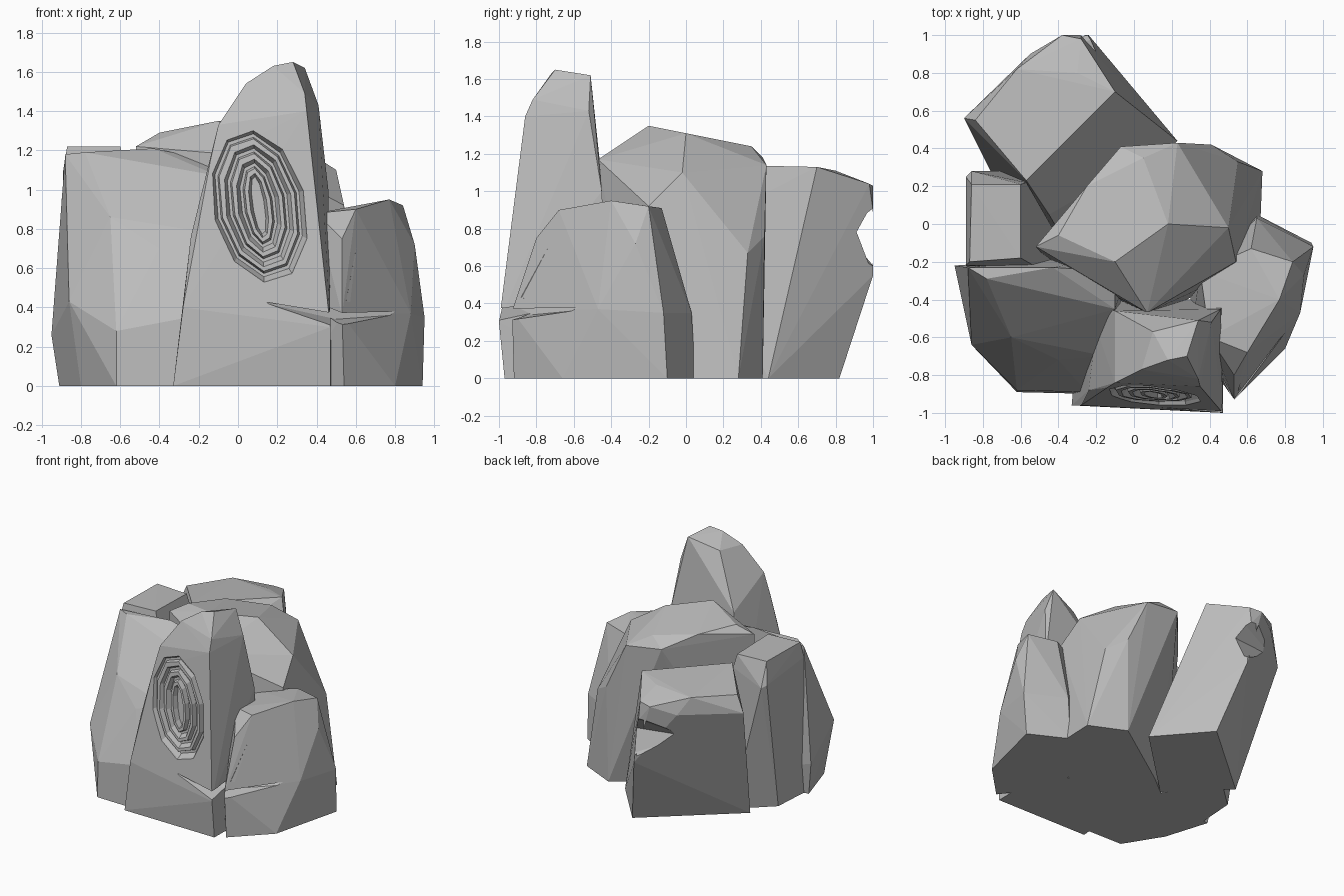
import bpy
import bmesh
import math

default_cube = bpy.data.objects.get("Cube")
if default_cube:
    bpy.data.objects.remove(default_cube, do_unlink=True)

# One stone colour for the whole cluster
stone = bpy.data.materials.new("grey_stone")
stone.use_nodes = True
stone_colour = (0.5, 0.5, 0.5, 1)
stone.diffuse_color = stone_colour
stone.node_tree.nodes["Principled BSDF"].inputs["Base Color"].default_value = stone_colour


def add_object(name, bm):
    """Turn a bmesh into a flat shaded stone object."""
    bmesh.ops.recalc_face_normals(bm, faces=bm.faces)
    mesh = bpy.data.meshes.new(name)
    bm.to_mesh(mesh)
    bm.free()
    mesh.materials.append(stone)
    obj = bpy.data.objects.new(name, mesh)
    bpy.context.scene.collection.objects.link(obj)
    return obj


def boulder(name, *corners):
    """A chiselled block: the convex hull of its corner points."""
    bm = bmesh.new()
    for corner in corners:
        bm.verts.new(corner)
    hull = bmesh.ops.convex_hull(bm, input=bm.verts[:])
    loose = {g for g in hull["geom_interior"] + hull["geom_unused"]
             if isinstance(g, bmesh.types.BMVert)}
    bmesh.ops.delete(bm, geom=list(loose), context="VERTS")
    bmesh.ops.dissolve_limit(bm, angle_limit=math.radians(1),
                             verts=bm.verts[:], edges=bm.edges[:])
    return add_object(name, bm)


def carve(target, cutter):
    """Subtract a hidden cutter from a rock."""
    cutter.hide_render = True
    cutter.hide_viewport = True
    cutter.display_type = "WIRE"
    modifier = target.modifiers.new("carve_" + cutter.name, "BOOLEAN")
    modifier.operation = "DIFFERENCE"
    modifier.solver = "EXACT"
    modifier.object = cutter


def front_depth(z):
    """Depth of the leaning front face of the carved slab."""
    return -0.96 + 0.1 * (z - 0.4)


def ring_cutter(name, centre_x, centre_z, half_width, half_height, grooves):
    """Solid whose inner side is a relief of nested ten-sided grooves."""
    sides = 10
    period = 0.065
    steps = [(-0.015, -0.05)]
    for i in range(grooves):
        inset = i * period
        steps += [(inset, 0.002), (inset + 0.02, 0.04),
                  (inset + 0.035, 0.04), (inset + 0.045, 0.002)]
    steps += [(grooves * period, 0.002), (grooves * period + 0.015, 0.04)]
    bm = bmesh.new()
    loops = []
    for inset, depth in steps:
        loop = []
        for i in range(sides):
            angle = math.tau * (i + 0.3) / sides
            rise = math.sin(angle) * (half_height - inset * 1.15)
            across = math.cos(angle) * (half_width - inset) - 0.15 * rise
            z = centre_z + rise
            loop.append(bm.verts.new((centre_x + across, front_depth(z) + depth, z)))
        loops.append(loop)
    for a, b in zip(loops, loops[1:]):
        for i in range(sides):
            j = (i + 1) % sides
            bm.faces.new((a[i], a[j], b[j], b[i]))
    bm.faces.new(loops[0])
    bm.faces.new(loops[-1])
    return add_object(name, bm)


# Tall front slab with a leaning carved face
slab = boulder(
    "carved_front_slab",
    (-.33, -.96, 0), (.47, -.97, 0), (.48, -.4, 0), (-.28, -.4, 0),
    (.47, -1, .3), (-.28, front_depth(.4), .4), (.46, front_depth(.4), .4),
    (-.24, -.88, .76), (-.14, front_depth(1.15) + .02, 1.15),
    (-.1, -.84, 1.33), (.35, front_depth(1.4), 1.4),
    (.34, -.82, 1.49), (.04, -.77, 1.54), (.18, -.72, 1.63), (.28, -.7, 1.65),
    (.34, -.51, 1.62), (.1, -.57, 1.55), (.41, -.52, 1.43),
    (.46, -.45, 1), (-.1, -.46, 1.15), (-.2, -.55, .8))

# Low rock beside the slab, with a notch under its shoulder
side_rock = boulder(
    "low_side_rock",
    (.54, -.92, 0), (.8, -.66, 0), (.94, -.1, 0), (.65, .05, 0), (.3, -.2, 0),
    (.3, -.6, 0), (.53, -.93, .36), (.95, -.12, .35), (.88, -.47, .37),
    (.65, .03, .35), (.53, -.8, .75), (.6, -.68, .9), (.4, -.6, .88),
    (.77, -.4, .95), (.84, -.2, .92), (.62, -.13, .91), (.35, -.25, .87),
    (.9, -.27, .72))
notch = boulder(
    "shoulder_notch",
    (.64, -.63, .9), (.85, -.55, .38), (.55, -.88, .43),
    (.6, -1, .8), (.74, -.8, .85), (.9, -.85, .4))
carve(side_rock, notch)

# Broad rock on the other side of the slab, bulging at mid height
boulder(
    "broad_side_rock",
    (-.91, -.25, 0), (-.8, -.6, 0), (-.62, -.89, 0), (-.2, -.9, 0),
    (0, -.15, 0), (-.95, -.22, .26), (-.62, -.88, .28), (-.25, -.89, .35),
    (-.86, -.64, .43), (-.65, -.6, .86), (-.4, -.72, .7), (-.15, -.7, .78),
    (-.53, -.42, 1.07), (-.1, -.45, 1.07), (-.88, -.23, 1.18),
    (-.78, -.29, 1.19), (-.43, -.23, 1.21), (-.1, -.25, 1.14))

# Narrow pillar standing behind the broad rock
boulder(
    "narrow_pillar",
    (-.87, -.25, 0), (-.85, .05, 0), (-.6, .28, 0), (-.3, -.25, 0),
    (-.89, -.22, 1.1), (-.89, .25, 1.05), (-.86, .28, 1.03), (-.57, .22, 1.1),
    (-.87, -.2, 1.22), (-.86, .21, 1.22), (-.6, .21, 1.21),
    (-.6, -.18, 1.22), (-.53, -.22, .95))

# Large central rock with a sloping faceted top
boulder(
    "central_rock",
    (.4, .41, 0), (.68, .28, 0), (.67, .03, 0), (-.2, 0, 0), (-.45, -.2, 0),
    (.1, -.5, 0), (.55, -.25, 0), (.55, .33, .67), (.41, .42, .76),
    (.58, .11, .62), (.54, -.2, .92), (.07, -.47, 1.17), (-.52, -.12, 1.22),
    (-.4, -.06, 1.29), (-.1, -.2, 1.35), (.18, 0, 1.31), (-.25, .2, 1.27),
    (-.07, .41, 1.18), (.23, .43, 1.14), (.05, .35, 1.24), (.5, -.02, 1.1))

# Leaning back rock, split by a shallow notch
back_rock = boulder(
    "back_rock",
    (-.1, .82, 0), (.23, .44, 0), (-.75, .26, 0), (-.35, -.12, 0),
    (-.24, 1, .55), (-.28, 1, .9), (-.38, 1, 1.03), (-.28, .98, 1.04),
    (-.55, .9, .97), (-.9, .56, .95), (-.62, .82, 1.1), (-.84, .55, 1.08),
    (-.1, .7, 1.13), (-.57, .23, 1.14), (-.45, .05, .8), (-.3, .8, 1.11))
back_notch = boulder(
    "back_notch",
    (-.1, 1.02, .55), (-.1, 1.02, .92), (-.15, .92, .78),
    (-.6, .95, .72), (-.6, .85, .8), (-.55, .98, .9))
carve(back_rock, back_notch)

# Nested ring carving in the slab
carve(slab, ring_cutter("ring_carving", 0.105, 0.92, 0.24, 0.39, 3))

# Horizontal crack wrapping the slab and the low rock
crack = boulder(
    "horizontal_crack",
    (.1, -1, .43), (.5, -1.05, .29), (.5, -1.05, .36),
    (.92, -.5, .37), (.5, -.82, .34))
carve(slab, crack)
carve(side_rock, crack)
